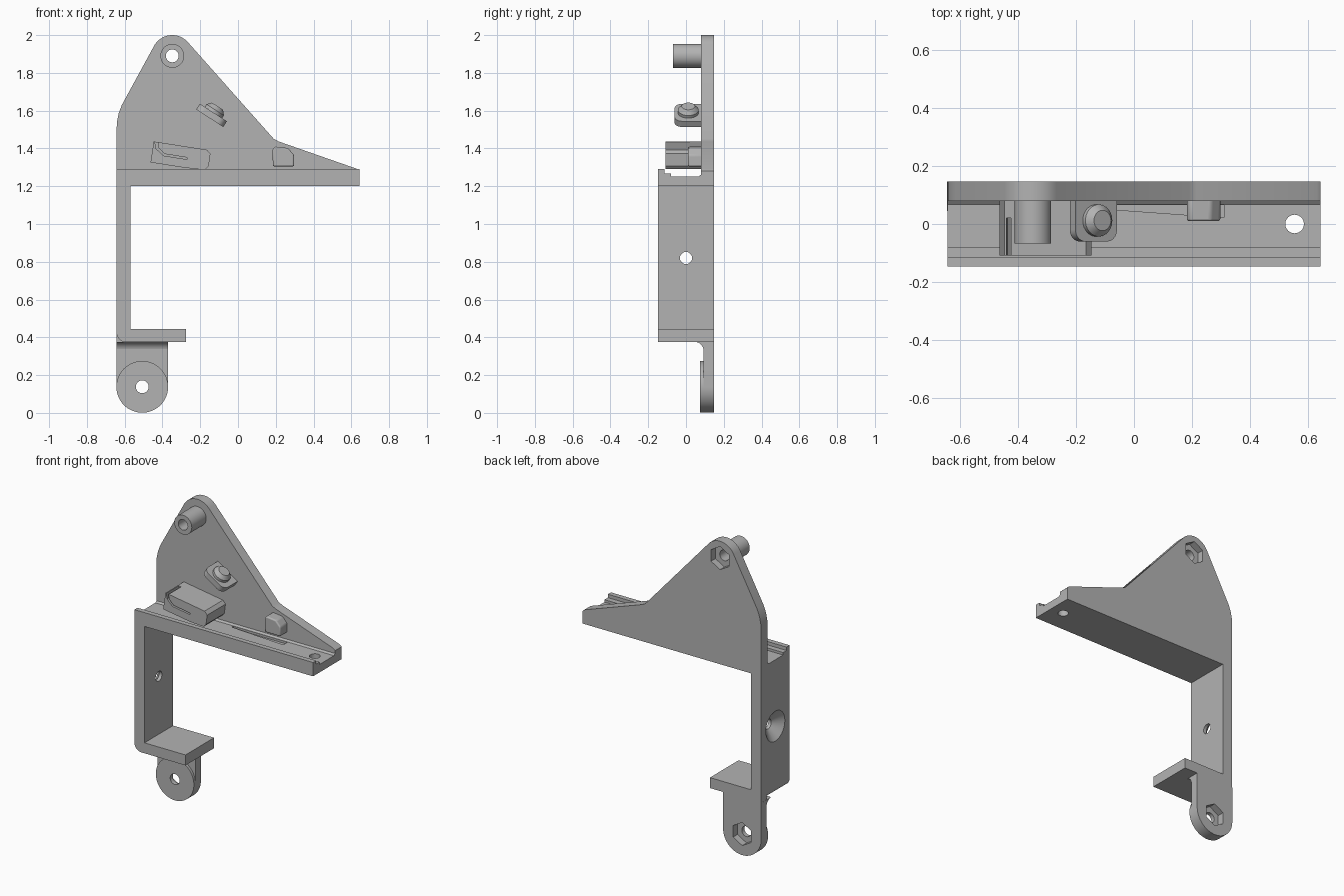
import bpy, bmesh
from math import pi, sin, cos, radians
from mathutils import Vector, Matrix

cube = bpy.data.objects.get("Cube")
if cube:
    bpy.data.objects.remove(cube, do_unlink=True)

gray = bpy.data.materials.new("plain gray")
gray.use_nodes = True
gray.diffuse_color = (0.45, 0.45, 0.45, 1)
gray.node_tree.nodes["Principled BSDF"].inputs["Base Color"].default_value = gray.diffuse_color

FRONT, BACK, WALL = -0.147, 0.147, 0.08   # depth limits and front of the back plate
LEFT, RIGHT = -0.643, 0.643


def arc(cx, cy, r, start, end, n=16):
    """Points on an arc, angles in degrees."""
    angles = [radians(start + (end - start) * i / n) for i in range(n + 1)]
    return [(cx + r * cos(a), cy + r * sin(a)) for a in angles]


def circle(cx, cy, r, n=40, turn=0):
    return arc(cx, cy, r, turn, turn + 360, n)[:-1]


def place(axis, a, b, d):
    return {"x": (d, a, b), "y": (a, d, b), "z": (a, b, d)}[axis]


def loft(name, axis, rings):
    """Solid through rings of (points, depth along axis)."""
    bm = bmesh.new()
    loops = [[bm.verts.new(place(axis, a, b, d)) for a, b in pts] for pts, d in rings]
    bm.faces.new(loops[0])
    bm.faces.new(loops[-1])
    for low, high in zip(loops, loops[1:]):
        for i in range(len(low)):
            j = (i + 1) % len(low)
            bm.faces.new((low[i], low[j], high[j], high[i]))
    bmesh.ops.recalc_face_normals(bm, faces=bm.faces)
    mesh = bpy.data.meshes.new(name)
    bm.to_mesh(mesh)
    bm.free()
    mesh.materials.append(gray)
    obj = bpy.data.objects.new(name, mesh)
    bpy.context.collection.objects.link(obj)
    return obj


def prism(name, axis, pts, lo, hi):
    return loft(name, axis, [(pts, lo), (pts, hi)])


def activate(obj):
    bpy.ops.object.select_all(action="DESELECT")
    obj.select_set(True)
    bpy.context.view_layer.objects.active = obj


def cut(obj, *cutters):
    for cutter in cutters:
        cutter.hide_render = True
        mod = obj.modifiers.new("cut", "BOOLEAN")
        mod.operation, mod.solver, mod.object = "DIFFERENCE", "EXACT", cutter
        activate(obj)
        bpy.ops.object.modifier_apply(modifier=mod.name)
        bpy.data.objects.remove(cutter, do_unlink=True)


def soften(obj, width):
    mod = obj.modifiers.new("bevel", "BEVEL")
    mod.width, mod.segments = width, 3
    mod.limit_method, mod.angle_limit = "ANGLE", radians(40)


def bolt_hole(x, z):
    return prism("hole_cutter", "y", circle(x, z, 0.034), -0.3, 0.3)


def nut_pocket(x, z):
    return prism("nut_cutter", "y", circle(x, z, 0.075, 6, 30), BACK - 0.045, 0.3)


TOP = (-0.348, 1.89)      # upper bolt centre
LOW = (-0.507, 0.138)     # lower bolt centre

# Back plate with rounded peak
outline = [(LEFT, 1.2), (RIGHT, 1.2), (RIGHT, 1.28), (0.63, 1.292), (0.215, 1.437), (0.19, 1.45)]
outline += arc(*TOP, 0.11, 42, 154) + [(-0.615, 1.63), (-0.632, 1.585), (-0.641, 1.54), (LEFT, 1.49)]
plate = prism("back_plate", "y", outline, WALL, BACK)
cut(plate, bolt_hole(*TOP), nut_pocket(*TOP))

# Hollow boss on the plate
boss = prism("upper_boss", "y", circle(*TOP, 0.063), -0.068, WALL + 0.01)
cut(boss, bolt_hole(*TOP))

# Long ledge with stepped front lip
steps = [(FRONT, 1.2), (WALL, 1.2), (WALL, 1.262), (0.068, 1.252), (-0.08, 1.252),
         (-0.08, 1.268), (-0.115, 1.268), (-0.115, 1.29), (FRONT, 1.29)]
ledge = prism("ledge", "x", steps, LEFT, RIGHT)
cut(ledge,
    prism("ledge_hole_cutter", "z", circle(0.553, 0, 0.032), 1.1, 1.4),
    prism("groove_cutter", "z", [(-0.08, 0.066), (0.31, 0.066), (0.31, 0.022), (-0.08, 0.05)], 1.238, 1.4))

# Upright and lower shelf in one bent bracket
bend = arc(LEFT + 0.05, 0.425, 0.05, 180, 270, 8)
bracket = prism("side_bracket", "y", bend + [(-0.275, 0.375), (-0.275, 0.443), (-0.57, 0.443),
                                             (-0.57, 1.2), (LEFT, 1.2)], FRONT, BACK)
cut(bracket,
    prism("screw_cutter", "x", circle(0, 0.82, 0.032), -0.8, -0.4),
    loft("countersink_cutter", "x", [(circle(0, 0.82, 0.11), LEFT - 0.01),
                                     (circle(0, 0.82, 0.032), LEFT + 0.052)]))

# Lower lug: strap, round pad and fillet under the shelf
R = 0.137
strap = prism("lug_strap", "y", arc(*LOW, R, 180, 360, 32) + [(LOW[0] + R, 0.376), (LOW[0] - R, 0.376)]
              + [(LOW[0] - R, 0.25)], 0.092, BACK)
cut(strap, bolt_hole(*LOW), nut_pocket(*LOW))
pad = prism("lug_pad", "y", circle(*LOW, R, 64), 0.075, 0.092)
cut(pad, bolt_hole(*LOW))
fillet = arc(0.045, 0.328, 0.048, 90, 0, 8) + [(0.1, 0.328), (0.1, 0.376)]
prism("lug_fillet", "x", fillet, LOW[0] - R, LOW[0] + R)
prism("corner_filler", "y", [(LEFT, 0.37), (LEFT, 0.43), (-0.59, 0.43), (-0.59, 0.37)], 0.092, BACK)

# Slotted holder block
holder = prism("holder_block", "y", [(-0.463, 1.326), (-0.446, 1.437), (-0.165, 1.393), (-0.146, 1.372),
                                     (-0.155, 1.308), (-0.172, 1.29), (-0.27, 1.296)], -0.108, WALL + 0.01)
slot = [(-0.443, 1.46), (-0.435, 1.4), (-0.395, 1.362), (-0.27, 1.342), (-0.27, 1.352),
        (-0.388, 1.371), (-0.422, 1.405), (-0.425, 1.46)]
cut(holder, prism("slot_cutter", "y", slot, -0.2, 0.02))

# Small stop block
stop = prism("stop_block", "y", [(0.185, 1.305), (0.182, 1.395), (0.195, 1.41), (0.265, 1.402),
                                 (0.297, 1.365), (0.297, 1.305)], 0.01, WALL + 0.01)
soften(stop, 0.008)

# Tilted tab with a round button, built flat and then turned
tilt = Matrix.Translation((-0.14, 0, 1.575)) @ Matrix.Rotation(radians(33), 4, "Y")
w, r = 0.085, 0.04
tab_outline = [(w, 0.09), (-w, 0.09)] + arc(-w + r, -0.06 + r, r, 180, 270, 8) + arc(w - r, -0.06 + r, r, 270, 360, 8)
tab = prism("tilted_tab", "z", tab_outline, -0.018, 0.018)
button = loft("tab_button", "z", [(circle(0, 0.012, rad), h) for rad, h in
                                  [(0.055, 0.01), (0.055, 0.035), (0.035, 0.058)]])
for part in (tab, button):
    part.matrix_world = tilt

# Smooth rounded walls while keeping edges crisp
for obj in list(bpy.context.collection.objects):
    if obj.type == "MESH" and obj.data.materials and obj.data.materials[0] == gray:
        activate(obj)
        bpy.ops.object.shade_smooth_by_angle(angle=radians(30))
